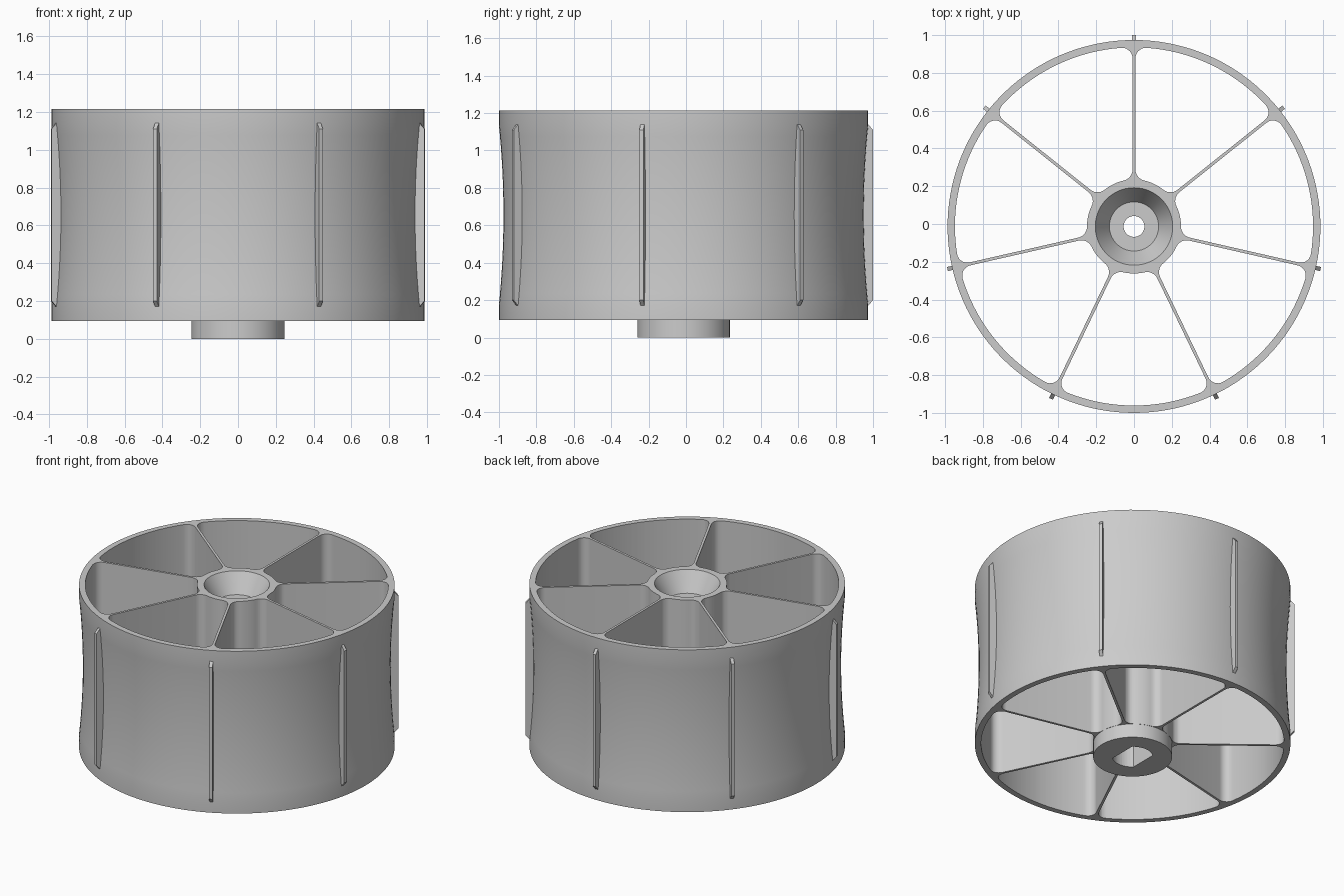
import bpy, bmesh
from math import pi, sin, cos, asin, sqrt, acos
from mathutils import Matrix

N = 7                       # spokes and tread ribs
SECTOR = 2 * pi / N
CY = -0.013                 # wheel axis offset in y
R, WAIST = 0.987, 0.963     # rim radius at the edges and at mid width
Z0, Z1 = 0.095, 1.215       # rim bottom and top
HUB_R, INNER_R = 0.247, 0.948
SPOKE_HALF = 0.008

if "Cube" in bpy.data.objects:
    bpy.data.objects.remove(bpy.data.objects["Cube"])

grey = bpy.data.materials.new("grey plastic")
grey.use_nodes = True
grey.diffuse_color = (0.6, 0.6, 0.6, 1)
grey.node_tree.nodes["Principled BSDF"].inputs["Base Color"].default_value = (0.6, 0.6, 0.6, 1)


def finish(bm, name):
    bmesh.ops.recalc_face_normals(bm, faces=bm.faces)
    mesh = bpy.data.meshes.new(name)
    bm.to_mesh(mesh)
    bm.free()
    mesh.materials.append(grey)
    obj = bpy.data.objects.new(name, mesh)
    obj.location.y = CY
    bpy.context.collection.objects.link(obj)
    return obj


def prism(bm, points, offset, matrix=Matrix()):
    """Extrude a closed outline along a vector."""
    face = bm.faces.new([bm.verts.new(matrix @ Matrix.Translation(p).translation) for p in points])
    out = bmesh.ops.extrude_face_region(bm, geom=[face])
    moved = [v for v in out["geom"] if isinstance(v, bmesh.types.BMVert)]
    bmesh.ops.translate(bm, verts=moved, vec=(matrix.to_3x3() @ Matrix.Translation(offset).translation))


def arc(cx, cy, r, a0, a1, n):
    return [(cx + r * cos(a0 + (a1 - a0) * i / n), cy + r * sin(a0 + (a1 - a0) * i / n))
            for i in range(n + 1)]


def lathe(profile, name, steps):
    bm = bmesh.new()
    rings = [[bm.verts.new((r * cos(2 * pi * s / steps), r * sin(2 * pi * s / steps), z))
              for r, z in profile] for s in range(steps)]
    for s in range(steps):
        a, b = rings[s], rings[(s + 1) % steps]
        for i in range(len(profile)):
            j = (i + 1) % len(profile)
            bm.faces.new((a[i], b[i], b[j], a[j]))
    return finish(bm, name)


def pocket_outline():
    """Rounded opening between two neighbouring spokes."""
    w, f, g, ri = SPOKE_HALF, 0.055, 0.06, HUB_R + 0.002
    a = asin((w + f) / (INNER_R - f))
    b = asin((w + g) / (ri + g))
    inner = arc(sqrt((ri + g) ** 2 - (w + g) ** 2), w + g, g, pi + b, 1.5 * pi, 7)
    outer = arc(sqrt((INNER_R - f) ** 2 - (w + f) ** 2), w + f, f, -pi / 2, a, 7)
    half = inner + outer
    c, s = cos(SECTOR), sin(SECTOR)
    mirrored = [(x * c + y * s, x * s - y * c) for x, y in reversed(half)]
    rim_arc = arc(0, 0, INNER_R, a, SECTOR - a, 18)[1:-1]
    hub_arc = arc(0, 0, ri, SECTOR - b, b, 8)[1:-1]
    return half + rim_arc + mirrored + hub_arc


# Wheel body: hub boss, waisted tread, conical recess and axle hole
tread = [(R - (R - WAIST) * (1 - (t / 8) ** 2), 0.655 + 0.48 * t / 8) for t in range(-8, 9)]
profile = ([(0.055, 0), (HUB_R, 0), (HUB_R, Z0), (R, Z0)] + tread +
           [(R, Z1), (0.205, Z1), (0.13, 1.085), (0.055, 1.085)])
wheel = lathe(profile, "wheel_body", 20 * N)

# Cutter: openings between spokes and the double-flat axle socket
bm = bmesh.new()
for k in range(N):
    turn = Matrix.Rotation(pi / 2 + k * SECTOR, 4, "Z")
    prism(bm, [(x, y, -0.1) for x, y in pocket_outline()], (0, 0, 1.5), turn)
shaft_r, flat = 0.127, 0.085
t = acos(flat / shaft_r)
socket = arc(0, 0, shaft_r, t, pi - t, 10) + arc(0, 0, shaft_r, pi + t, 2 * pi - t, 10)
prism(bm, [(x, y, -0.1) for x, y in socket], (0, 0, 1.05))
cutter = finish(bm, "opening_cutter")
cutter.hide_render = True

bpy.context.view_layer.objects.active = wheel
cut = wheel.modifiers.new("openings", "BOOLEAN")
cut.object, cut.operation, cut.solver = cutter, "DIFFERENCE", "EXACT"
bpy.ops.object.modifier_apply(modifier=cut.name)
bpy.data.objects.remove(cutter)

# Tread ribs with chamfered ends, one outside each spoke
bm = bmesh.new()
rib_half, tip = 0.011, 1.013
rib = [(0.955, 0.17), (R, 0.17), (tip, 0.2), (tip, 1.11), (R, 1.14), (0.955, 1.14)]
for k in range(N):
    turn = Matrix.Rotation(pi / 2 + k * SECTOR, 4, "Z")
    prism(bm, [(r, -rib_half, z) for r, z in rib], (0, 2 * rib_half, 0), turn)
finish(bm, "tread_ribs")

# Smooth the round walls, keep the rims crisp
bpy.ops.object.select_all(action="DESELECT")
wheel.select_set(True)
bpy.context.view_layer.objects.active = wheel
bpy.ops.object.shade_smooth_by_angle(angle=0.5)
